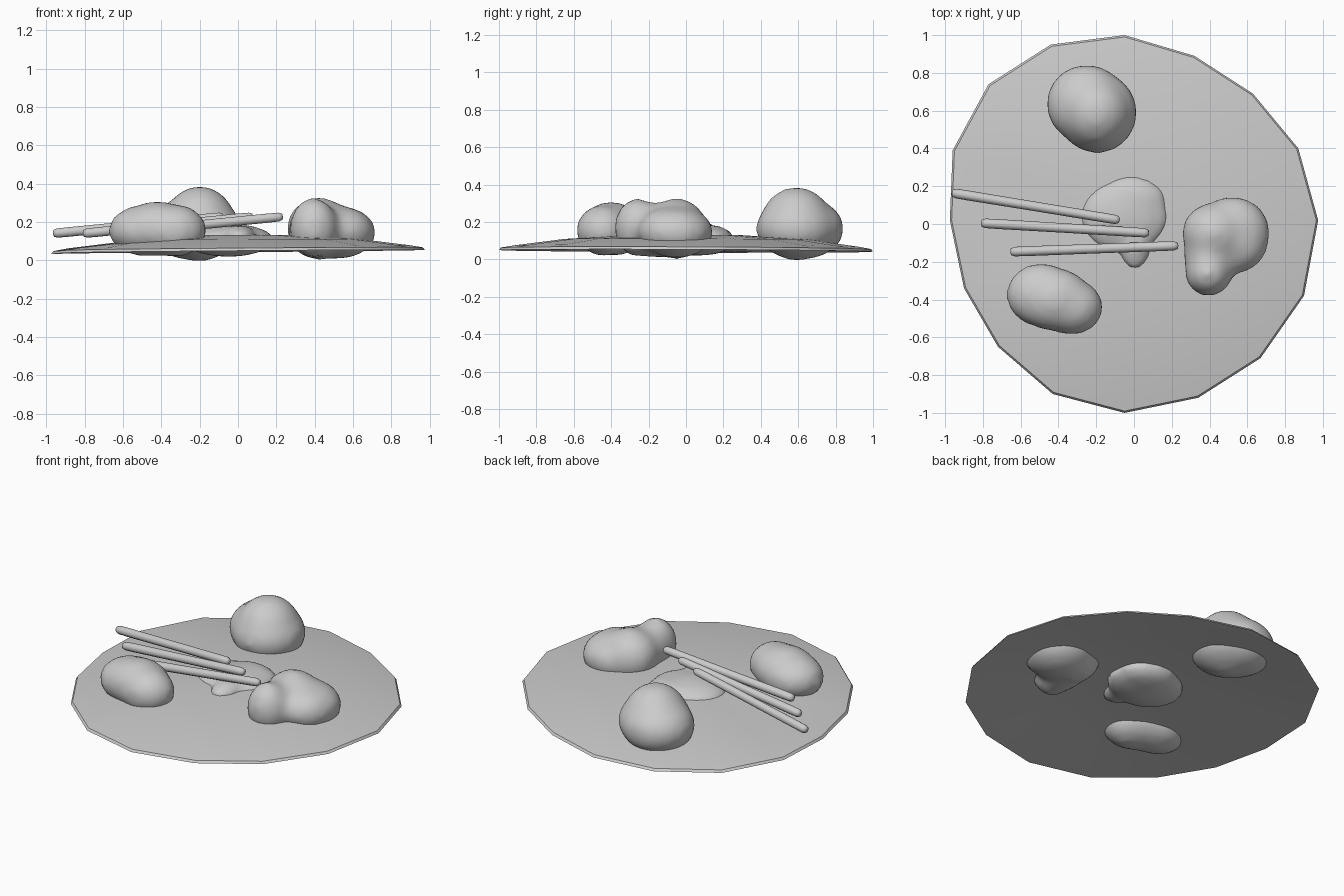
import bpy, bmesh, math
from mathutils import Vector, Matrix

if "Cube" in bpy.data.objects:
    bpy.data.objects.remove(bpy.data.objects["Cube"])


def finish(name, bm, angle=50):
    bmesh.ops.recalc_face_normals(bm, faces=bm.faces)
    me = bpy.data.meshes.new(name)
    bm.to_mesh(me)
    bm.free()
    ob = bpy.data.objects.new(name, me)
    bpy.context.collection.objects.link(ob)
    bpy.ops.object.select_all(action='DESELECT')
    ob.select_set(True)
    bpy.context.view_layer.objects.active = ob
    bpy.ops.object.shade_smooth_by_angle(angle=math.radians(angle))
    return ob


# thin uneven domed flatbread: rim outline, rings from under centre, round the rim, to the top
rim = [(-.05, 1), (-.44, .95), (-.77, .74), (-.96, .39), (-.975, .02), (-.90, -.34),
       (-.72, -.65), (-.43, -.90), (-.05, -1), (.34, -.92), (.67, -.71), (.90, -.38),
       (.975, .02), (.87, .40), (.63, .69), (.32, .89)]
bm = bmesh.new()
rings = []
for s, z in [(.3, .112), (.65, .09), (.92, .053), (1, .046),
             (.99, .06), (.92, .072), (.65, .108), (.3, .13)]:
    ring = []
    for x, y in rim:
        px, py = x * s, y * s
        dip = .03 * math.exp(-((px + .68) ** 2 + (py - .02) ** 2) / .05)
        tilt = (.008 * px - .004 * py) * s
        ring.append(bm.verts.new((px, py, z - dip + tilt)))
    rings.append(ring)
n = len(rim)
for a, b in zip(rings, rings[1:]):
    for i in range(n):
        bm.faces.new((a[i], a[(i + 1) % n], b[(i + 1) % n], b[i]))
for ring, z in ((rings[0], .118), (rings[-1], .137)):
    c = bm.verts.new((0, 0, z))
    for i in range(n):
        bm.faces.new((ring[i], ring[(i + 1) % n], c))
finish("flatbread", bm, 25)


# soft lumps: merged ellipsoids (centre, radii), remeshed and relaxed
def lump(name, blobs, smooth=14):
    bm = bmesh.new()
    for c, r in blobs:
        m = Matrix.Translation(c) @ Matrix.Diagonal((*r, 1))
        bmesh.ops.create_icosphere(bm, subdivisions=3, radius=1, matrix=m)
    ob = finish(name, bm)
    rm = ob.modifiers.new("merge", 'REMESH')
    rm.mode = 'VOXEL'
    rm.voxel_size = .025
    rm.use_smooth_shade = True
    sm = ob.modifiers.new("relax", 'SMOOTH')
    sm.factor = .5
    sm.iterations = smooth


lump("round_scoop", [((-.25, .635, .165), (.217, .213, .165)),
                     ((-.195, .59, .165), (.215, .220, .165)),
                     ((-.20, .59, .19), (.19, .195, .20))])
lump("bean_scoop", [((-.49, -.375, .155), (.19, .172, .135)),
                    ((-.33, -.44, .155), (.17, .15, .14)),
                    ((-.42, -.40, .165), (.20, .17, .145))])
lump("double_scoop", [((.52, -.05, .145), (.205, .20, .14)),
                      ((.425, -.05, .165), (.175, .165, .165)),
                      ((.55, -.10, .15), (.16, .16, .13)),
                      ((.395, -.26, .17), (.127, .125, .16)),
                      ((.40, -.17, .155), (.14, .15, .15))])
lump("centre_sauce", [((-.05, .04, .105), (.24, .20, .087)),
                      ((-.015, .11, .105), (.195, .15, .082)),
                      ((.005, -.09, .12), (.09, .155, .065))], 4)


# three slanted sticks with rounded, tapered ends
def stick(name, p, q):
    p, q = Vector(p), Vector(q)
    d = q - p
    rot = d.to_track_quat('Z', 'Y')
    bm = bmesh.new()
    prof = [(.004, .018), (.025, .025), (.09, .026), (.5, .025), (.91, .025), (.975, .024), (.996, .016)]
    rows = []
    for t, r in prof:
        rows.append([bm.verts.new(p + d * t + rot @ Vector((r * math.cos(k * math.pi / 5),
                     r * math.sin(k * math.pi / 5), 0))) for k in range(10)])
    for a, b in zip(rows, rows[1:]):
        for i in range(10):
            bm.faces.new((a[i], a[(i + 1) % 10], b[(i + 1) % 10], b[i]))
    for row, tip in ((rows[0], p), (rows[-1], q)):
        v = bm.verts.new(tip)
        for i in range(10):
            bm.faces.new((row[i], row[(i + 1) % 10], v))
    finish(name, bm, 60)


for i, (p, q) in enumerate([((-.965, .165), (-.075, .02)),
                            ((-.81, .005), (.08, -.048)),
                            ((-.655, -.147), (.235, -.115))]):
    stick(f"stick_{i + 1}", (*p, .14), (*q, .228))
